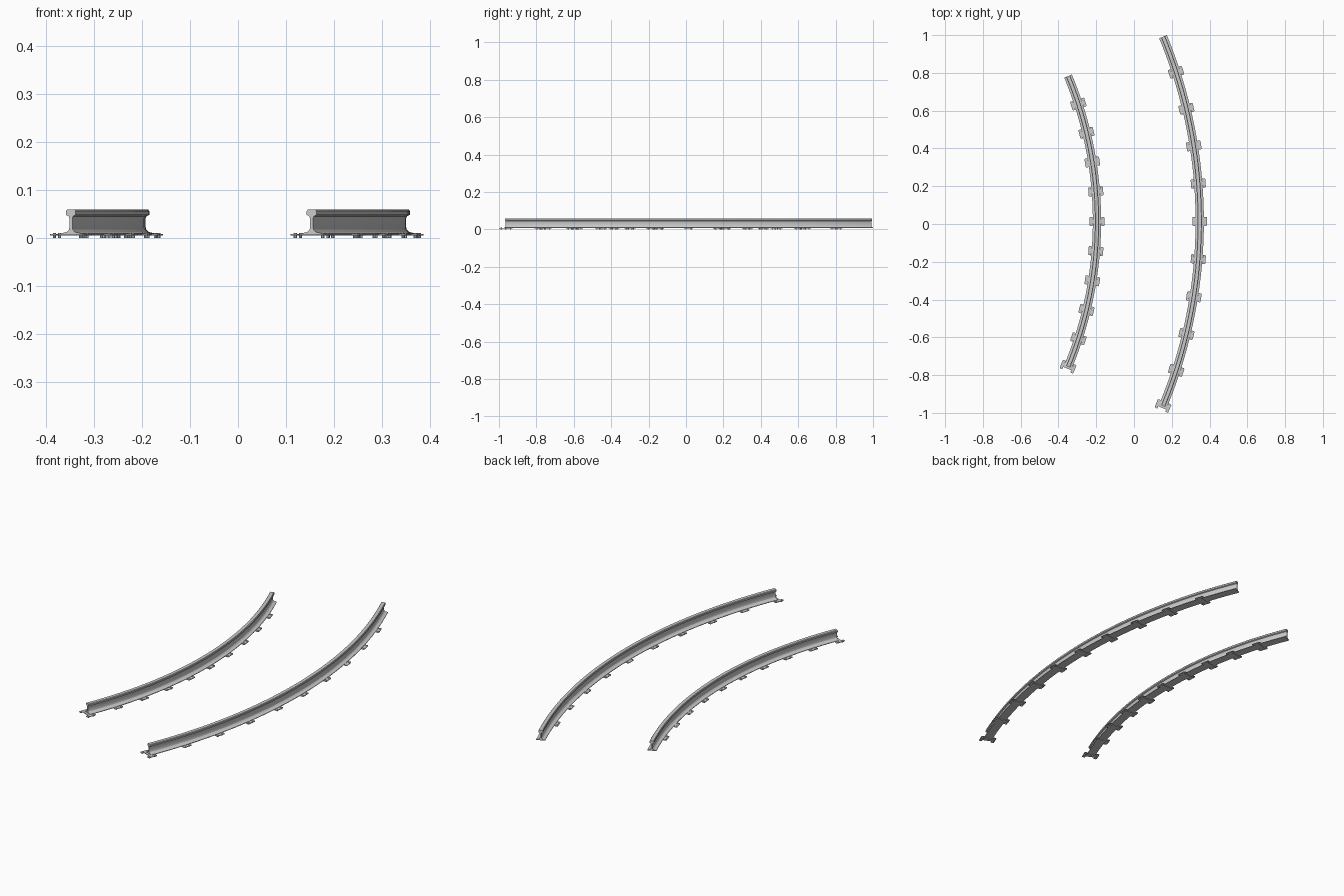
import bpy, bmesh, math
from mathutils import Matrix, Vector

if "Cube" in bpy.data.objects:
    bpy.data.objects.remove(bpy.data.objects["Cube"])

CX, CY = -2.206, 0.014          # shared centre of both curves
HALF = math.radians(22.5)
SEGS = 40
STEP = math.radians(4.5)


def finish(bm, name):
    bmesh.ops.recalc_face_normals(bm, faces=bm.faces)
    me = bpy.data.meshes.new(name)
    bm.to_mesh(me)
    bm.free()
    ob = bpy.data.objects.new(name, me)
    bpy.context.collection.objects.link(ob)
    bpy.context.view_layer.objects.active = ob
    ob.select_set(True)
    bpy.ops.object.shade_smooth_by_angle(angle=math.radians(25))
    ob.select_set(False)
    return ob


# Rail cross-section: right half, foot to head, then mirrored
half = [(0.022, 0.0065), (0.022, 0.0095), (0.009, 0.0125), (0.0045, 0.017),
        (0.0032, 0.022), (0.0032, 0.041), (0.005, 0.045), (0.011, 0.048),
        (0.011, 0.056), (0.0085, 0.059)]
profile = half + [(-r, z) for r, z in reversed(half)]


def rail(name, radius):
    bm = bmesh.new()
    rings = []
    for i in range(SEGS + 1):
        a = -HALF + 2 * HALF * i / SEGS
        rings.append([bm.verts.new((CX + (radius + r) * math.cos(a),
                                    CY + (radius + r) * math.sin(a), z))
                      for r, z in profile])
    n = len(profile)
    for p, q in zip(rings, rings[1:]):
        for j in range(n):
            k = (j + 1) % n
            bm.faces.new((p[j], p[k], q[k], q[j]))
    bm.faces.new(rings[0])
    bm.faces.new(rings[-1])
    return finish(bm, name)


# H-shaped fastening plate outline: one quadrant, mirrored four ways
quad = [(0.023, 0.011), (0.023, 0.024), (0.036, 0.024), (0.039, 0.020)]
outline = (quad[:] + [(r, -t) for r, t in reversed(quad)]
           + [(-r, -t) for r, t in quad] + [(-r, t) for r, t in reversed(quad)])


def plates(name, radius):
    bm = bmesh.new()
    for k in range(10):
        a = -HALF + STEP * k
        m = (Matrix.Translation((CX, CY, 0)) @ Matrix.Rotation(a, 4, 'Z')
             @ Matrix.Translation((radius, 0, 0)))
        # plate under the foot
        lo = [bm.verts.new(m @ Vector((r, t, 0.0045))) for r, t in outline]
        hi = [bm.verts.new(m @ Vector((r, t, 0.0078))) for r, t in outline]
        bm.faces.new(lo)
        bm.faces.new(hi)
        for i in range(len(lo)):
            j = (i + 1) % len(lo)
            bm.faces.new((lo[i], lo[j], hi[j], hi[i]))
        # bolts through the tabs
        for s in (-1, 1):
            for t in (-0.014, 0.014):
                bmesh.ops.create_cone(
                    bm, cap_ends=True, segments=8, radius1=0.0035,
                    radius2=0.0035, depth=0.010,
                    matrix=m @ Matrix.Translation((s * 0.031, t, 0.005)))
    return finish(bm, name)


for side, radius in (("inner", 2.01), ("outer", 2.554)):
    rail(side + "_rail", radius)
    plates(side + "_rail_plates", radius)
